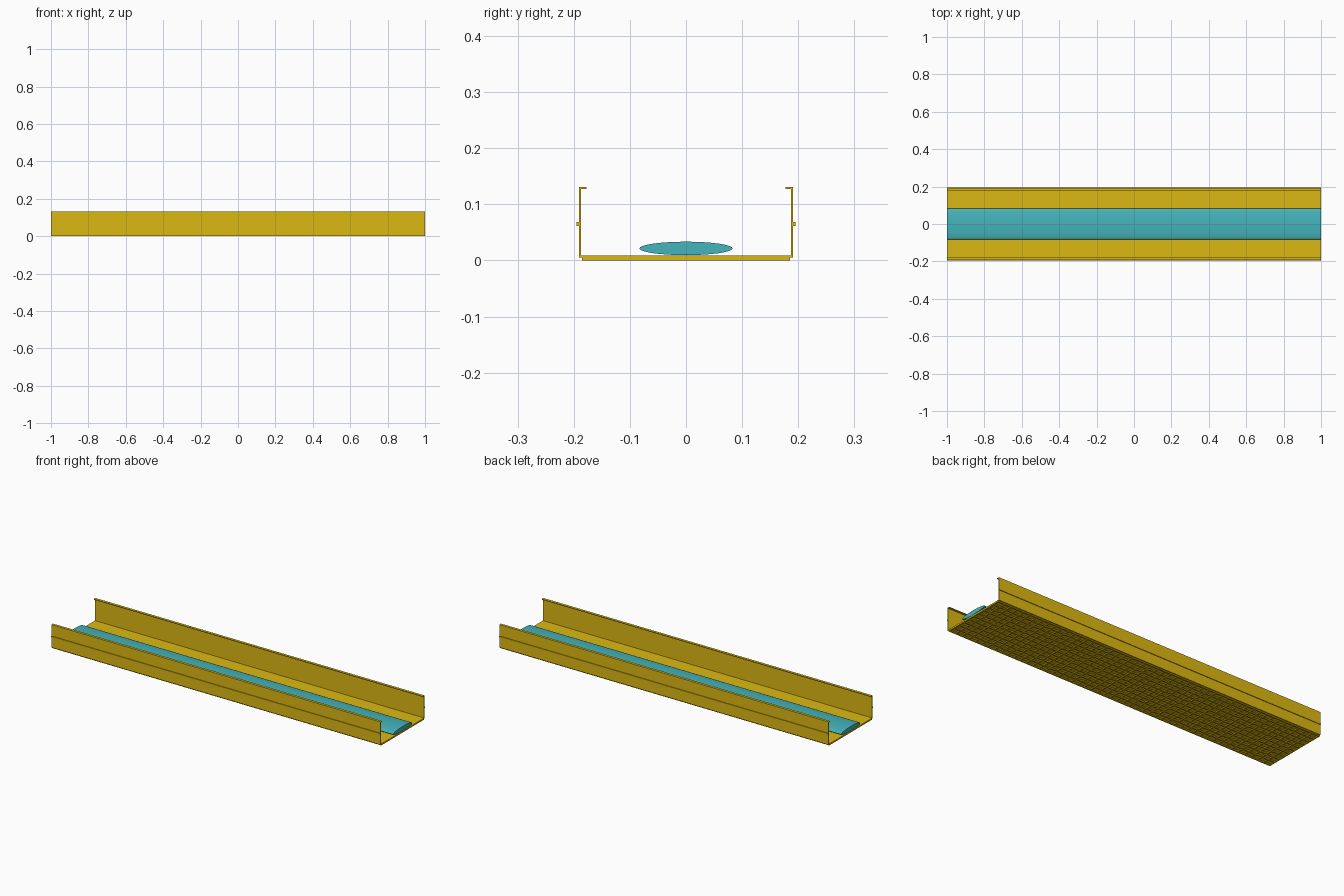
import bpy, bmesh, math

if "Cube" in bpy.data.objects:
    bpy.data.objects.remove(bpy.data.objects["Cube"])

L = 1.0  # half length


def material(name, rgb):
    m = bpy.data.materials.new(name)
    m.diffuse_color = (*rgb, 1)
    m.use_nodes = True
    m.node_tree.nodes["Principled BSDF"].inputs["Base Color"].default_value = m.diffuse_color
    return m


yellow = material("yellow_paint", (0.72, 0.48, 0.006))
teal = material("teal_sheath", (0.06, 0.46, 0.5))


def finish(name, bm, mat):
    bmesh.ops.recalc_face_normals(bm, faces=bm.faces)
    me = bpy.data.meshes.new(name)
    bm.to_mesh(me)
    bm.free()
    me.materials.append(mat)
    ob = bpy.data.objects.new(name, me)
    bpy.context.collection.objects.link(ob)
    return ob


def extrude_profile(name, pts, mat):
    """Sweep a (y, z) outline along the full length in x."""
    bm = bmesh.new()
    face = bm.faces.new([bm.verts.new((-L, y, z)) for y, z in pts])
    new = bmesh.ops.extrude_face_region(bm, geom=[face])["geom"]
    # keep the starting cap so both ends are closed
    if not face.is_valid or len(bm.faces) < len(pts) + 2:
        bm.faces.new([v for v in bm.verts if v not in new])
    bmesh.ops.translate(bm, vec=(2 * L, 0, 0),
                        verts=[g for g in new if isinstance(g, bmesh.types.BMVert)])
    return finish(name, bm, mat)


def add_box(bm, x0, x1, y0, y1, z0, z1):
    vs = bmesh.ops.create_cube(bm, size=1)["verts"]
    bmesh.ops.scale(bm, vec=(x1 - x0, y1 - y0, z1 - z0), verts=vs)
    bmesh.ops.translate(bm, vec=((x0 + x1) / 2, (y0 + y1) / 2, (z0 + z1) / 2), verts=vs)


# Channel: floor, side walls and inward lips in one outline
right = [(0.187, 0.0085), (0.187, 0.127), (0.177, 0.127), (0.177, 0.131),
         (0.191, 0.131), (0.191, 0.0055)]
left = [(-y, z) for y, z in reversed(right)]
extrude_profile("tray_channel", right + left, yellow)

# Outer stiffening ribs, one on each wall
bm = bmesh.new()
for s in (-1, 1):
    add_box(bm, -L, L, *sorted((s * 0.190, s * 0.195)), 0.061, 0.069)
finish("side_ribs", bm, yellow)

# Crossed ribs under the floor
bm = bmesh.new()
w, edge, n_long, n_cross = 0.004, 0.185, 11, 51
for i in range(n_long):
    y = -edge + w + i * 2 * (edge - w) / (n_long - 1)
    add_box(bm, -L, L, y - w, y + w, 0, 0.006)
for i in range(n_cross):
    x = -L + w + i * 2 * (L - w) / (n_cross - 1)
    add_box(bm, x - w, x + w, -edge, edge, 0, 0.006)
finish("floor_grid", bm, yellow)

# Flat oval cable lying on the floor
n = 32
oval = [(0.083 * math.cos(2 * math.pi * i / n), 0.0215 + 0.012 * math.sin(2 * math.pi * i / n))
        for i in range(n)]
cable = extrude_profile("flat_cable", oval, teal)
bpy.context.view_layer.objects.active = cable
cable.select_set(True)
bpy.ops.object.shade_smooth_by_angle(angle=math.radians(40))
